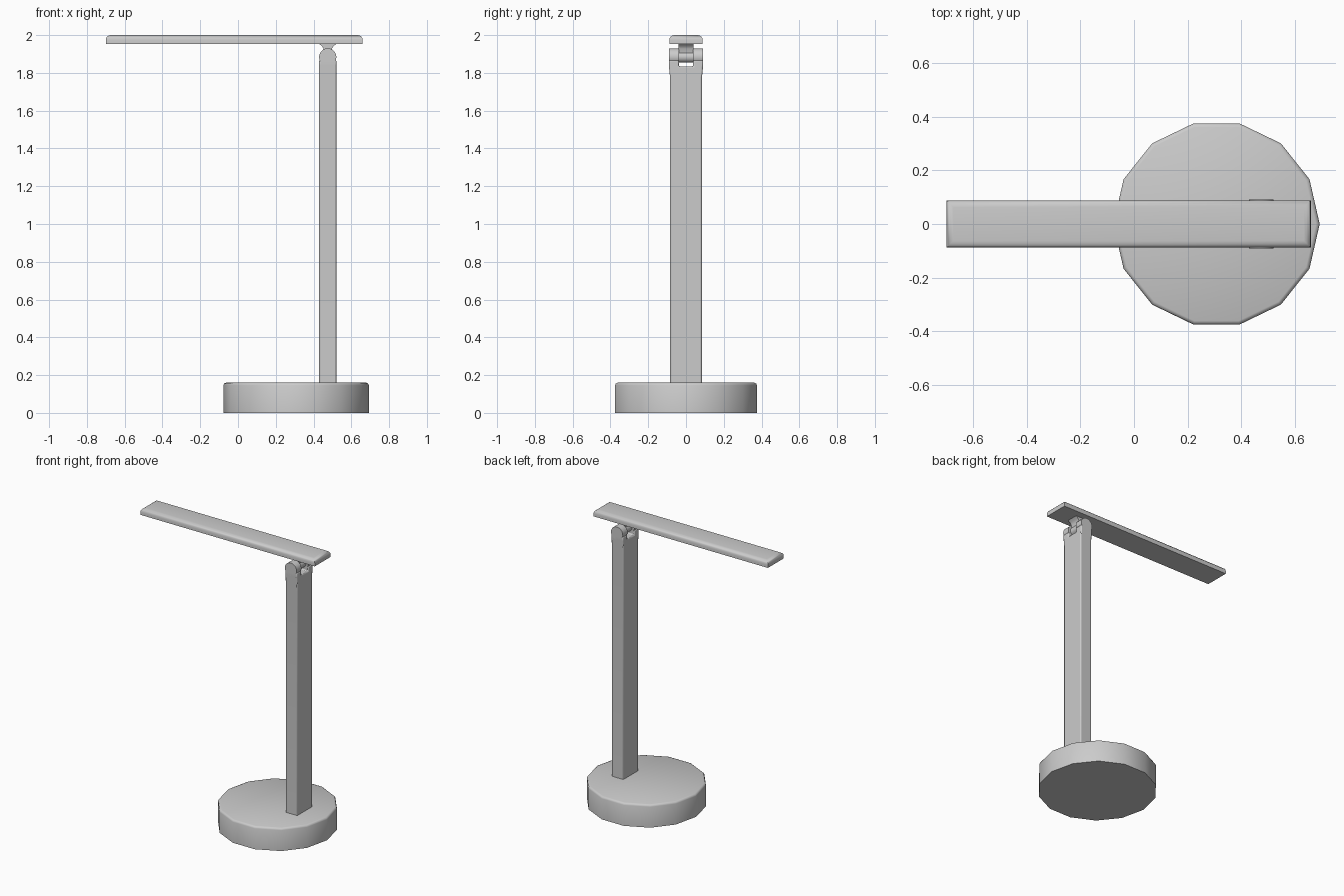
import bpy, bmesh, math
from mathutils import Vector

if "Cube" in bpy.data.objects:
    bpy.data.objects.remove(bpy.data.objects["Cube"])


def finish(name, bm, bevel=0.0, angle=50):
    bmesh.ops.recalc_face_normals(bm, faces=bm.faces)
    me = bpy.data.meshes.new(name)
    bm.to_mesh(me)
    bm.free()
    ob = bpy.data.objects.new(name, me)
    bpy.context.collection.objects.link(ob)
    if bevel:
        mod = ob.modifiers.new("bevel", 'BEVEL')
        mod.width, mod.segments = bevel, 2
        mod.limit_method, mod.angle_limit = 'ANGLE', math.radians(40)
    bpy.ops.object.select_all(action='DESELECT')
    ob.select_set(True)
    bpy.context.view_layer.objects.active = ob
    bpy.ops.object.shade_smooth_by_angle(angle=math.radians(angle))
    return ob


def prism(name, points, direction, bevel=0.0):
    """Extrude a closed outline along a direction."""
    bm = bmesh.new()
    face = bm.faces.new([bm.verts.new(p) for p in points])
    ext = bmesh.ops.extrude_face_region(bm, geom=[face], use_keep_orig=True)
    verts = [g for g in ext["geom"] if isinstance(g, bmesh.types.BMVert)]
    bmesh.ops.translate(bm, verts=verts, vec=Vector(direction))
    return finish(name, bm, bevel)


def y_disc(name, z, r, y0, y1, sides=20, bevel=0.0):
    pts = [(POST_X + r * math.cos(2 * math.pi * i / sides), y0,
            z + r * math.sin(2 * math.pi * i / sides)) for i in range(sides)]
    return prism(name, pts, (0, y1 - y0, 0), bevel)


POST_X = 0.475
HINGE_Z = 1.884

# Fourteen-sided base with a softened top rim
bm = bmesh.new()
ring = [bm.verts.new((0.308 + 0.385 * math.cos(2 * math.pi * i / 14),
                      0.385 * math.sin(2 * math.pi * i / 14), 0)) for i in range(14)]
face = bm.faces.new(ring)
ext = bmesh.ops.extrude_face_region(bm, geom=[face], use_keep_orig=True)
bmesh.ops.translate(bm, vec=(0, 0, 0.16),
                    verts=[g for g in ext["geom"] if isinstance(g, bmesh.types.BMVert)])
rim = [e for e in bm.edges if all(v.co.z > 0.1 for v in e.verts)]
bmesh.ops.bevel(bm, geom=rim, offset=0.014, segments=2, profile=0.5, affect='EDGES')
finish("base", bm)

# Upright post, slightly flared and notched at the top to form a fork
half = [(0.085, 0.14), (0.085, 1.78), (0.091, 1.84), (0.091, 1.868),
        (0.038, 1.868), (0.038, 1.835)]
outline = half + [(-y, z) for y, z in reversed(half)]
prism("post", [(POST_X - 0.046, y, z) for y, z in outline], (0.092, 0, 0), 0.007)

# Hinge discs on both prongs and the knuckle between them
for side, label in ((1, "back"), (-1, "front")):
    y_disc("hinge_disc_" + label, HINGE_Z, 0.046, side * 0.038, side * 0.091)
y_disc("hinge_knuckle", HINGE_Z, 0.03, -0.038, 0.038)

# Flared neck joining the knuckle to the lamp head
neck = [(-0.02, 1.885), (0.02, 1.885), (0.022, 1.928), (0.032, 1.943),
        (0.052, 1.958), (-0.052, 1.958), (-0.032, 1.943), (-0.022, 1.928)]
prism("neck", [(POST_X + x, -0.04, z) for x, z in neck], (0, 0.08, 0))

# Long lamp head: flat below, rounded along the top edges
bm = bmesh.new()
bmesh.ops.create_cube(bm, size=1)
bmesh.ops.scale(bm, vec=(1.36, 0.176, 0.046), verts=bm.verts)
bmesh.ops.translate(bm, vec=(-0.02, 0, 1.977), verts=bm.verts)
top = [e for e in bm.edges if all(v.co.z > 1.98 for v in e.verts)]
bmesh.ops.bevel(bm, geom=top, offset=0.026, segments=4, profile=0.5, affect='EDGES')
finish("lamp_head", bm)
